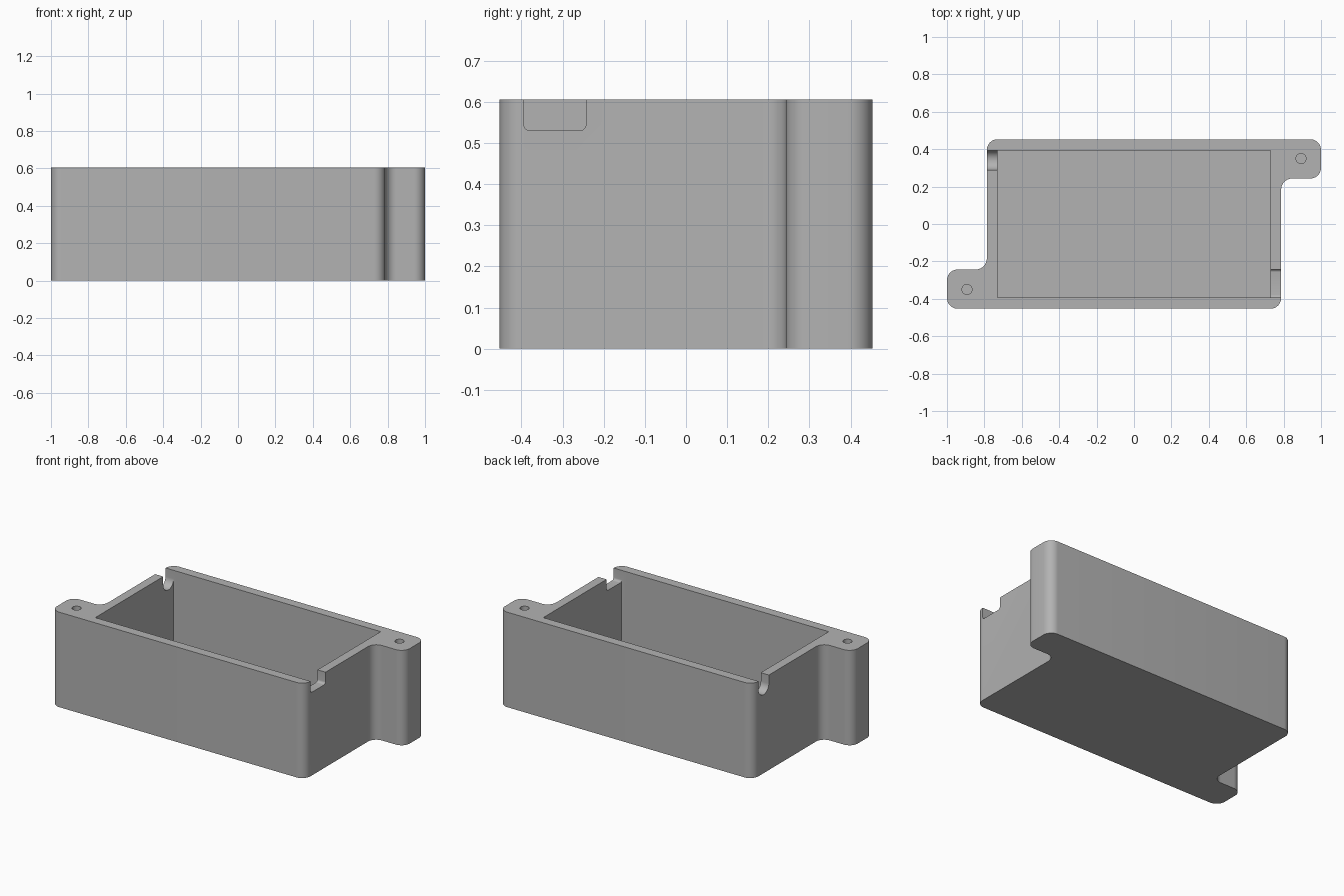
import bpy, bmesh
from mathutils import Matrix, Vector

cube = bpy.data.objects.get("Cube")
if cube:
    bpy.data.objects.remove(cube, do_unlink=True)

HEIGHT, FLOOR = 0.605, 0.06
OUT_X, OUT_Y = 0.787, 0.453
IN_X, IN_Y = 0.73, 0.394
CORNER = 0.058

grey = bpy.data.materials.new("matte grey")
grey.use_nodes = True
colour = (0.45, 0.45, 0.45, 1)
grey.diffuse_color = colour
grey.node_tree.nodes["Principled BSDF"].inputs["Base Color"].default_value = colour


def prism(name, points, extrude, radius=0, rounded=None, segments=10):
    """Extrude a closed outline, rounding all or selected corners first."""
    bm = bmesh.new()
    verts = [bm.verts.new(p) for p in points]
    bm.faces.new(verts)
    if radius:
        corners = verts if rounded is None else [verts[i] for i in rounded]
        bmesh.ops.bevel(bm, geom=corners, offset=radius, segments=segments,
                        profile=0.5, affect='VERTICES')
    side = bmesh.ops.extrude_face_region(bm, geom=bm.faces[:])
    moved = [g for g in side["geom"] if isinstance(g, bmesh.types.BMVert)]
    bmesh.ops.translate(bm, verts=moved, vec=Vector(extrude))
    bmesh.ops.recalc_face_normals(bm, faces=bm.faces[:])
    mesh = bpy.data.meshes.new(name)
    bm.to_mesh(mesh)
    bm.free()
    mesh.materials.append(grey)
    obj = bpy.data.objects.new(name, mesh)
    bpy.context.collection.objects.link(obj)
    return obj


def wall_slot(name, x, y0, y1, bottom, radius, segments):
    """Rounded slot cutter, open at the top, running through an end wall."""
    top = HEIGHT + 0.1
    outline = [(x, y0, bottom), (x, y1, bottom), (x, y1, top), (x, y0, top)]
    return prism(name, outline, (0.16, 0, 0), radius, (0, 1), segments)


# Box body with two diagonally opposite mounting ears
half = [(-1, -OUT_Y), (OUT_X, -OUT_Y), (OUT_X, 0.243), (1, 0.243)]
outline = [(x, y, 0) for x, y in half] + [(-x, -y, 0) for x, y in half]
body = prism("enclosure_body", outline, (0, 0, HEIGHT), CORNER)

# Cavity
cavity = [(-IN_X, -IN_Y, FLOOR), (IN_X, -IN_Y, FLOOR),
          (IN_X, IN_Y, FLOOR), (-IN_X, IN_Y, FLOOR)]
cutters = [prism("cavity_cutter", cavity, (0, 0, HEIGHT))]

# Cable slots: square one on the left wall, round one on the right wall
cutters.append(wall_slot("square_slot_cutter", 0.69, -IN_Y, -0.243, 0.53, 0.015, 5))
cutters.append(wall_slot("round_slot_cutter", -0.85, 0.29, IN_Y, 0.50, 0.0515, 10))

# Blind screw holes in the ears
for side, label in ((1, "left"), (-1, "right")):
    spoke = Vector((0.027, 0, 0))
    centre = Vector((side * 0.893, side * 0.35, 0.2))
    ring = [centre + Matrix.Rotation(i * 6.28319 / 24, 3, 'Z') @ spoke for i in range(24)]
    cutters.append(prism(label + "_screw_hole_cutter", ring, (0, 0, HEIGHT)))

for cutter in cutters:
    cutter.hide_render = True
    mod = body.modifiers.new(cutter.name, 'BOOLEAN')
    mod.operation = 'DIFFERENCE'
    mod.solver = 'EXACT'
    mod.object = cutter

# Bake the cuts, then drop the helpers
bpy.ops.object.select_all(action='DESELECT')
bpy.context.view_layer.objects.active = body
body.select_set(True)
for mod in list(body.modifiers):
    bpy.ops.object.modifier_apply(modifier=mod.name)
for cutter in cutters:
    bpy.data.objects.remove(cutter, do_unlink=True)
bpy.ops.object.shade_smooth_by_angle(angle=0.6)
